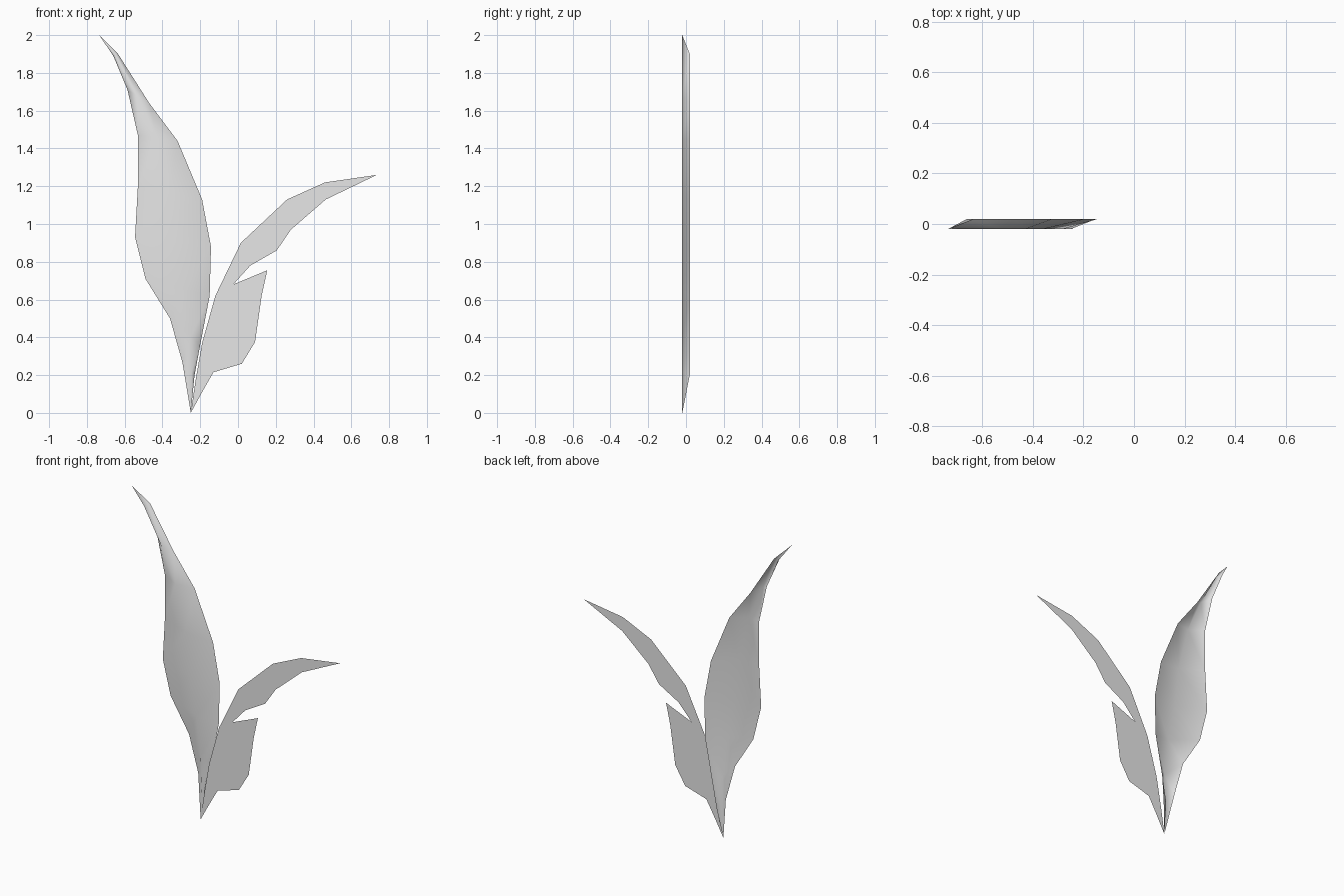
import bpy

cube = bpy.data.objects.get("Cube")
if cube:
    bpy.data.objects.remove(cube, do_unlink=True)

FRONT, BACK = -0.02, 0.02

grey = bpy.data.materials.new("leaf grey")
grey.use_nodes = True
grey.diffuse_color = (0.8, 0.8, 0.8, 1)
grey.node_tree.nodes["Principled BSDF"].inputs["Base Color"].default_value = (0.8, 0.8, 0.8, 1)


def add_mesh(name, verts, faces, smooth=False):
    mesh = bpy.data.meshes.new(name)
    mesh.from_pydata(verts, [], faces)
    mesh.materials.append(grey)
    for poly in mesh.polygons:
        poly.use_smooth = smooth
    mesh.update()
    obj = bpy.data.objects.new(name, mesh)
    bpy.context.collection.objects.link(obj)
    return obj


# Tall leaf: rows of right edge, midrib x, left edge, folded along the midrib
base, tip = (-0.25, FRONT, 0.0), (-0.735, FRONT, 2.0)
rows = [
    ((-0.295, 0.27), -0.245, (-0.23, 0.20)),
    ((-0.36, 0.50), -0.25, (-0.20, 0.36)),
    ((-0.49, 0.71), -0.28, (-0.15, 0.62)),
    ((-0.545, 0.93), -0.33, (-0.143, 0.88)),
    ((-0.53, 1.20), -0.36, (-0.19, 1.13)),
    ((-0.53, 1.47), -0.43, (-0.32, 1.44)),
    ((-0.585, 1.71), -0.53, (-0.47, 1.64)),
    ((-0.66, 1.89), -0.65, (-0.635, 1.90)),
]
verts, faces = [base], []
for a, mid, b in rows:
    t = (mid - a[0]) / (b[0] - a[0])
    verts += [(a[0], BACK, a[1]),
              (mid, FRONT, a[1] + (b[1] - a[1]) * t),
              (b[0], BACK, b[1])]
verts.append(tip)
last = len(verts) - 1
for side in (0, 1):
    faces.append((0, 2 + side, 1 + side))
    for r in range(len(rows) - 1):
        i = 1 + 3 * r + side
        faces.append((i, i + 1, i + 4, i + 3))
    faces.append((last - 3 + side, last - 2 + side, last))
add_mesh("tall_leaf", verts, faces, smooth=True)

# Torn side leaf: one flat outline, counter-clockwise from the base
outline = [
    (-0.25, 0.0), (-0.19, 0.11), (-0.13, 0.215), (0.02, 0.26), (0.09, 0.375),
    (0.125, 0.62), (0.155, 0.755), (-0.025, 0.68), (0.065, 0.78), (0.205, 0.86),
    (0.28, 0.97), (0.465, 1.13), (0.735, 1.26), (0.46, 1.22), (0.26, 1.13),
    (0.015, 0.90), (-0.12, 0.62), (-0.19, 0.37), (-0.225, 0.17),
]
add_mesh("side_leaf", [(x, FRONT, z) for x, z in outline], [range(len(outline))])
